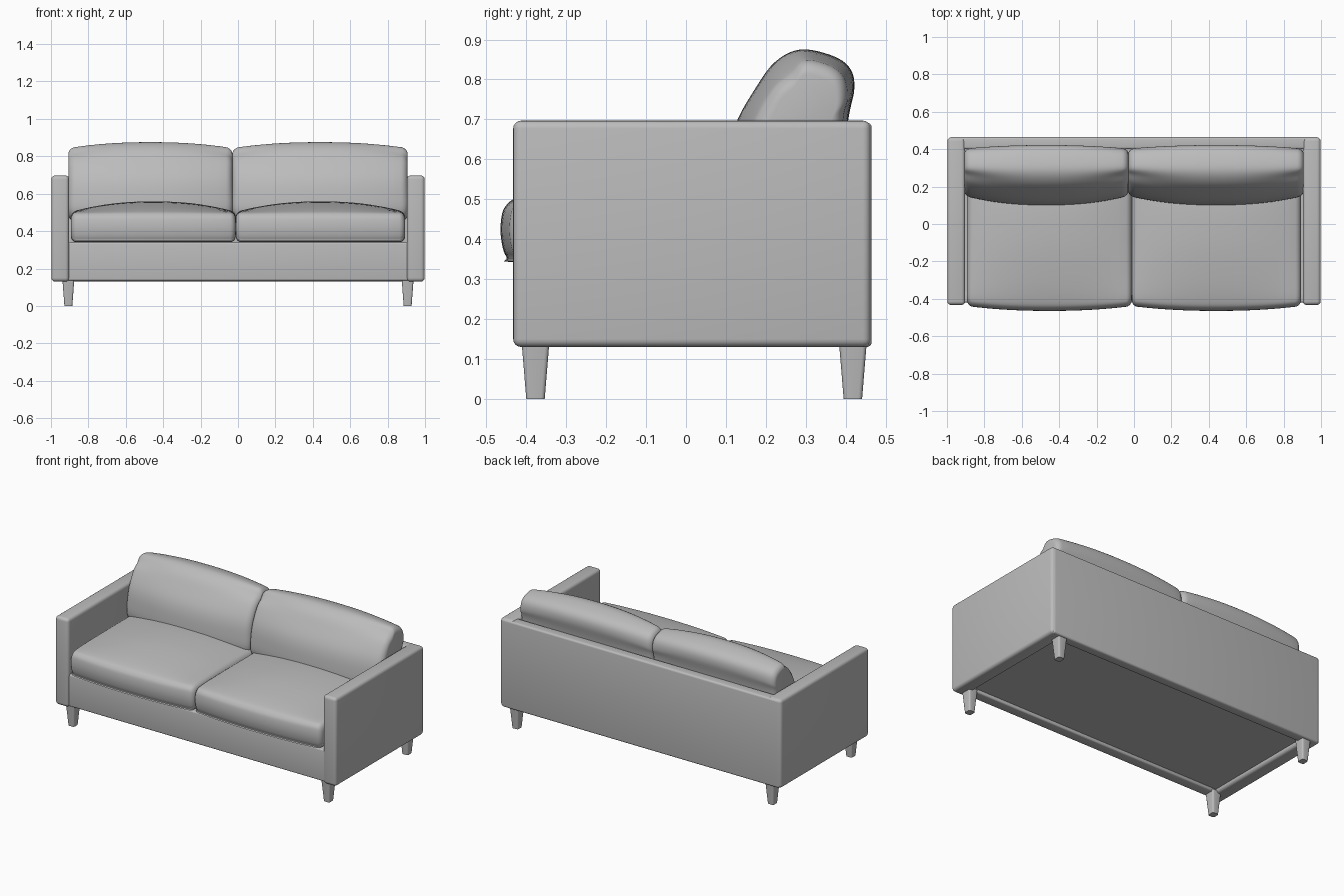
import bpy, bmesh, math
from mathutils import Vector

if "Cube" in bpy.data.objects:
    bpy.data.objects.remove(bpy.data.objects["Cube"])

fabric = bpy.data.materials.new("grey fabric")
fabric.diffuse_color = (0.5, 0.5, 0.5, 1)
fabric.use_nodes = True
fabric.node_tree.nodes["Principled BSDF"].inputs["Base Color"].default_value = fabric.diffuse_color


def finish(name, bm, angle=40):
    bmesh.ops.recalc_face_normals(bm, faces=bm.faces)
    me = bpy.data.meshes.new(name)
    bm.to_mesh(me)
    bm.free()
    ob = bpy.data.objects.new(name, me)
    bpy.context.collection.objects.link(ob)
    me.materials.append(fabric)
    bpy.ops.object.select_all(action='DESELECT')
    ob.select_set(True)
    bpy.context.view_layer.objects.active = ob
    bpy.ops.object.shade_smooth_by_angle(angle=math.radians(angle))
    return ob


def box(name, lo, hi, bevel, taper=1.0):
    """Rounded box between two corners; taper scales the bottom face."""
    bm = bmesh.new()
    bmesh.ops.create_cube(bm, size=1)
    lo, hi = Vector(lo), Vector(hi)
    mid, size = (lo + hi) / 2, hi - lo
    for v in bm.verts:
        k = taper if v.co.z < 0 else 1
        v.co = mid + Vector((v.co.x * size.x * k, v.co.y * size.y * k, v.co.z * size.z))
    edges = bm.edges[:]
    if taper != 1:
        edges = [e for e in edges if abs(e.verts[0].co.z - e.verts[1].co.z) > 0.01]
    if bevel:
        bmesh.ops.bevel(bm, geom=edges, offset=bevel, segments=4, profile=0.5, affect='EDGES')
    return finish(name, bm)


def loft(name, rings):
    """Skin closed rings of equal length and cap both ends."""
    bm = bmesh.new()
    vs = [[bm.verts.new(p) for p in r] for r in rings]
    n = len(vs[0])
    for a, b in zip(vs, vs[1:]):
        for i in range(n):
            bm.faces.new((a[i], a[(i + 1) % n], b[(i + 1) % n], b[i]))
    bm.faces.new(vs[0])
    bm.faces.new(vs[-1])
    return finish(name, bm, 50)


def smooth_ring(pts, steps=5):
    """Closed Catmull-Rom curve through 2D points."""
    out, n = [], len(pts)
    for i in range(n):
        p0, p1, p2, p3 = (Vector(pts[(i + k) % n]) for k in (-1, 0, 1, 2))
        for s in range(steps):
            t = s / steps
            out.append(0.5 * (2 * p1 + (p2 - p0) * t + (2 * p0 - 5 * p1 + 4 * p2 - p3) * t * t
                              + (3 * p1 - p0 - 3 * p2 + p3) * t ** 3))
    return out


def stations(x0, x1, r, n=20):
    """x positions with rounded ends: (x, inset, crown 0..1)."""
    arc = [(r * (1 - math.cos(a)), r * (1 - math.sin(a)))
           for a in (math.pi / 2 * k / 5 for k in range(6))]
    xs = [(x0 + d, i) for d, i in arc]
    xs += [(x0 + r + (x1 - x0 - 2 * r) * k / n, 0) for k in range(1, n)]
    xs += [(x1 - d, i) for d, i in reversed(arc)]
    mid, half = (x0 + x1) / 2, (x1 - x0) / 2
    return [(x, i, 1 - abs((x - mid) / half) ** 2.2) for x, i in xs]


# Frame: arms, back panel, front rail and deck
for side, s in (("left", -1), ("right", 1)):
    xa, xb = sorted((s * 0.903, s * 0.998))
    box(side + "_arm", (xa, -0.433, 0.13), (xb, 0.463, 0.697), 0.02)
box("back_panel", (-0.985, 0.4, 0.13), (0.985, 0.465, 0.692), 0.012)
box("front_rail", (-0.915, -0.42, 0.135), (0.915, -0.35, 0.34), 0.01)
box("base_deck", (-0.91, -0.4, 0.155), (0.91, 0.42, 0.34), 0)

# Tapered legs
for sx, side in ((-1, "left"), (1, "right")):
    for cy, end in ((-0.377, "front"), (0.418, "back")):
        cx = sx * 0.907
        box(f"{end}_{side}_leg", (cx - 0.032, cy - 0.035, 0), (cx + 0.032, cy + 0.035, 0.145), 0.01, 0.66)

# Seat cushions: soft rounded box section, crowned towards the middle
for side, x0, x1 in (("left", -0.893, -0.012), ("right", -0.012, 0.893)):
    rings = []
    for x, ins, c in stations(x0, x1, 0.03):
        f = -0.437 - 0.026 * c
        top = 0.503 + 0.052 * c
        sec = [(f, 0.40), (f, 0.45), (f + 0.012, 0.484), (f + 0.05, 0.499 + 0.008 * c),
               (f + 0.18, 0.503 + 0.03 * c), (-0.08, top), (0.15, top), (0.3, 0.51),
               (0.34, 0.48), (0.34, 0.38), (0.31, 0.345), (0, 0.342),
               (f + 0.05, 0.342), (f + 0.014, 0.355)]
        pts = []
        for p in smooth_ring(sec):
            y = p.x + (ins if p.x < 0 else -ins) * min(1, abs(p.x) / 0.3)
            z = p.y + (-ins if p.y > 0.42 else ins) * min(1, abs(p.y - 0.42) / 0.06)
            pts.append((x, y, z))
        rings.append(pts)
    loft(side + "_seat_cushion", rings)

# Back cushions: leaning pillow section, fuller in the middle
for side, x0, x1 in (("left", -0.907, -0.03), ("right", -0.03, 0.907)):
    rings = []
    for x, ins, c in stations(x0, x1, 0.035):
        b = 0.05 * (1 - c)
        d = 0.032 * (1 - c)
        sec = [(0.105 + b, 0.5), (0.105 + b, 0.6), (0.125 + b, 0.69), (0.172 + b, 0.775),
               (0.222 + b * 0.9, 0.843 - d), (0.285 + b * 0.3, 0.875 - d),
               (0.36, 0.862 - d), (0.408 - b * 0.3, 0.832 - d), (0.422 - b * 0.4, 0.78 - d),
               (0.405 - b * 0.3, 0.69), (0.385, 0.5), (0.34, 0.46), (0.16 + b, 0.46)]
        mid = Vector((0.28, 0.66))
        pts = []
        for p in smooth_ring(sec):
            v = p - mid
            q = p - v.normalized() * ins * 0.9
            pts.append((x, q.x, q.y))
        rings.append(pts)
    loft(side + "_back_cushion", rings)
